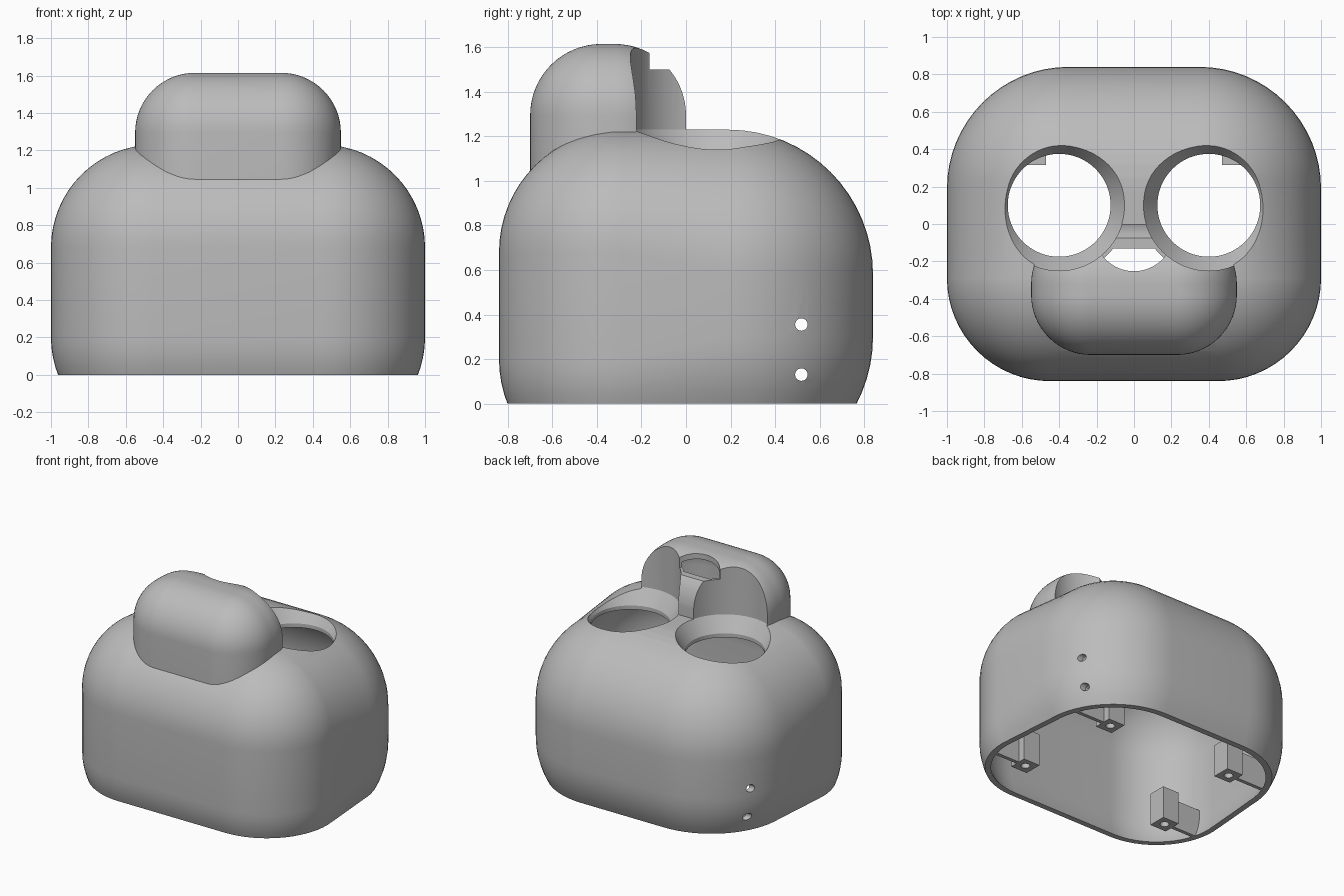
import bpy, bmesh
from math import cos, sin, pi, radians

if "Cube" in bpy.data.objects:
    bpy.data.objects.remove(bpy.data.objects["Cube"])

grey = bpy.data.materials.new("plain grey")
grey.use_nodes = True
grey.diffuse_color = (0.5, 0.5, 0.5, 1)
grey.node_tree.nodes["Principled BSDF"].inputs["Base Color"].default_value = (0.5, 0.5, 0.5, 1)


def finish(name, bm):
    bmesh.ops.remove_doubles(bm, verts=bm.verts, dist=1e-5)
    bmesh.ops.recalc_face_normals(bm, faces=bm.faces)
    mesh = bpy.data.meshes.new(name)
    bm.to_mesh(mesh)
    bm.free()
    mesh.materials.append(grey)
    obj = bpy.data.objects.new(name, mesh)
    bpy.context.collection.objects.link(obj)
    return obj


def loft(name, rings):
    """Closed skin through rings of equal length."""
    bm = bmesh.new()
    rows = [[bm.verts.new(p) for p in ring] for ring in rings]
    n = len(rows[0])
    for a, b in zip(rows, rows[1:]):
        for i in range(n):
            j = (i + 1) % n
            bm.faces.new((a[i], a[j], b[j], b[i]))
    bm.faces.new(rows[0][::-1])
    bm.faces.new(rows[-1])
    return finish(name, bm)


def rounded_box(name, half_x, y0, y1, z0, z1, r_front, r_back, inset=0.0, n=16):
    """Box with ball corners, whose radius differs from front to back."""
    steps = [pi / 2 * i / n for i in range(n + 1)]
    rings = []
    for top in (False, True):
        for e in steps:
            el = e if top else e - pi / 2
            ring = []
            for q in range(4):
                sx = 1 if q in (0, 3) else -1
                back = q < 2
                r = r_back if back else r_front
                cx = sx * (half_x - r)
                cy = y1 - r if back else y0 + r
                cz = z1 - r if top else z0 + r
                k = r - inset
                for a in steps:
                    az = a + q * pi / 2
                    ring.append((cx + k * cos(el) * cos(az),
                                 cy + k * cos(el) * sin(az),
                                 cz + k * sin(el)))
            rings.append(ring)
    return loft(name, rings)


def turned(name, x, y, profile, n=64):
    """Solid of revolution about a vertical axis from (radius, z) points."""
    return loft(name, [[(x + r * cos(2 * pi * i / n), y + r * sin(2 * pi * i / n), z)
                        for i in range(n)] for r, z in profile])


def box(name, x0, x1, y0, y1, z0, z1):
    return loft(name, [[(x0, y0, z), (x1, y0, z), (x1, y1, z), (x0, y1, z)]
                       for z in (z0, z1)])


def combine(obj, other, operation):
    mod = obj.modifiers.new("combine", 'BOOLEAN')
    mod.operation = operation
    mod.solver = 'EXACT'
    mod.object = other
    bpy.ops.object.select_all(action='DESELECT')
    bpy.context.view_layer.objects.active = obj
    obj.select_set(True)
    bpy.ops.object.modifier_apply(modifier=mod.name)
    bpy.data.objects.remove(other)


def smooth(obj):
    bpy.ops.object.select_all(action='DESELECT')
    bpy.context.view_layer.objects.active = obj
    obj.select_set(True)
    bpy.ops.object.shade_smooth_by_angle(angle=radians(30))


def body(name, inset=0.0):
    return rounded_box(name, 1.0, -0.84, 0.84, -0.35, 1.23, 0.55, 0.65, inset)


def head(name, inset=0.0):
    return rounded_box(name, 0.55, -0.70, 0.0, 0.6, 1.615, 0.32, 0.32, inset)


WALL = 0.04
EYE_X, EYE_Y = 0.4, 0.1

# Outer skin and the hollow inside it
shell = body("body_shell")
combine(shell, head("head"), 'UNION')
cavity = body("cavity", WALL)
combine(cavity, head("head_cavity", WALL), 'UNION')

# Walls around the round sockets stay solid
for s in (-1, 1):
    wall = turned("socket_wall", s * EYE_X, EYE_Y,
                  [(0.295, 1.09), (0.31, 1.13), (0.37, 1.21), (0.37, 1.8)])
    combine(cavity, wall, 'DIFFERENCE')
combine(shell, cavity, 'DIFFERENCE')

# Sockets with a flared seat
for s in (-1, 1):
    socket = turned("socket", s * EYE_X, EYE_Y,
                    [(0.275, 0.8), (0.275, 1.12), (0.35, 1.231), (0.35, 1.9)])
    combine(shell, socket, 'DIFFERENCE')

# Round opening in the top of the head
combine(shell, turned("head_opening", 0, -0.04, [(0.2125, 1.5), (0.2125, 1.9)]), 'DIFFERENCE')

# Open flat base
combine(shell, box("base_cut", -2, 2, -2, 2, -1, 0), 'DIFFERENCE')

# Small holes through both sides
for z in (0.13, 0.355):
    pin = loft("side_hole", [[(x, 0.518 + 0.028 * cos(2 * pi * i / 24),
                               z + 0.028 * sin(2 * pi * i / 24)) for i in range(24)]
                             for x in (-1.5, 1.5)])
    combine(shell, pin, 'DIFFERENCE')
smooth(shell)

# Screw posts inside the base, each tied to the wall by a rib
for s, side in ((1, "left"), (-1, "right")):
    for end, px, py in (("front", 0.635, -0.425), ("back", 0.54, 0.385)):
        x = s * px
        post = box(f"{end}_{side}_post", x - 0.07, x + 0.07, py - 0.07, py + 0.07, 0, 0.25)
        rib = box("rib", min(x, s * 1.1), max(x, s * 1.1), py - 0.014, py + 0.014, 0, 0.22)
        combine(post, rib, 'UNION')
        combine(post, turned("screw_hole", x, py, [(0.032, -0.1), (0.032, 0.2)], 24), 'DIFFERENCE')
        combine(post, body("trim", WALL / 2), 'INTERSECT')
        smooth(post)
